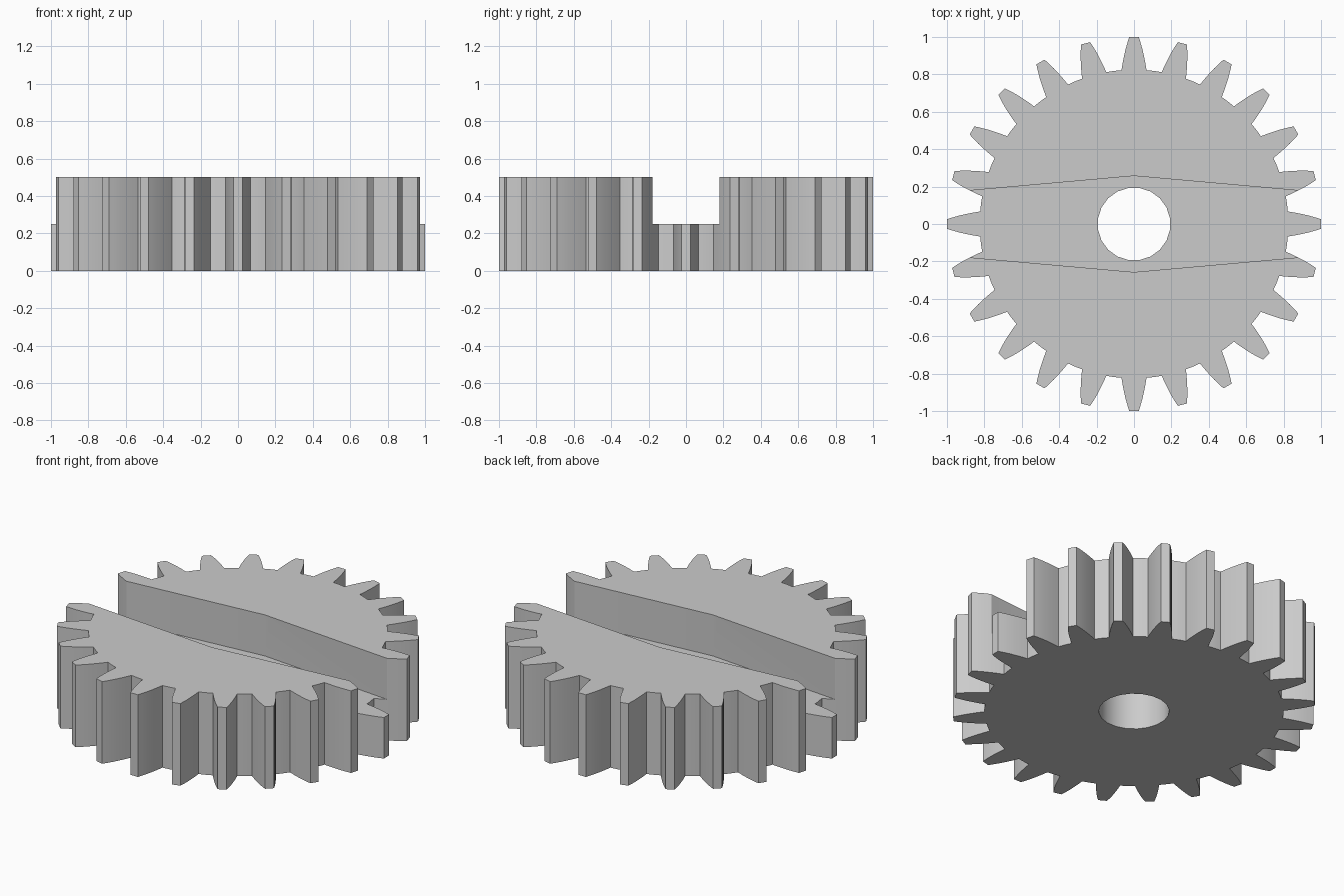
import bpy, bmesh
from math import sin, cos, pi, radians

cube = bpy.data.objects.get("Cube")
if cube:
    bpy.data.objects.remove(cube, do_unlink=True)

TEETH = 24
HEIGHT = 0.5
SLOT_FLOOR = 0.25
ROOT_RADIUS = 0.825
HOLE_RADIUS = 0.195

steel = bpy.data.materials.new("grey steel")
steel.use_nodes = True
GREY = (0.6, 0.6, 0.6, 1)
steel.diffuse_color = GREY
steel.node_tree.nodes["Principled BSDF"].inputs["Base Color"].default_value = GREY


def prism(name, outline, z0, z1):
    """Extrude a closed counter-clockwise outline from z0 to z1."""
    bm = bmesh.new()
    face = bm.faces.new([bm.verts.new((x, y, z0)) for x, y in outline])
    top = bmesh.ops.extrude_face_region(bm, geom=[face])["geom"]
    verts = [v for v in top if isinstance(v, bmesh.types.BMVert)]
    bmesh.ops.translate(bm, verts=verts, vec=(0, 0, z1 - z0))
    bmesh.ops.recalc_face_normals(bm, faces=bm.faces)
    mesh = bpy.data.meshes.new(name)
    bm.to_mesh(mesh)
    bm.free()
    mesh.materials.append(steel)
    obj = bpy.data.objects.new(name, mesh)
    bpy.context.collection.objects.link(obj)
    return obj


def cut(target, cutter):
    """Subtract the cutter, then discard it."""
    cutter.hide_render = True
    bpy.context.view_layer.objects.active = target
    mod = target.modifiers.new("cut", "BOOLEAN")
    mod.operation = "DIFFERENCE"
    mod.solver = "EXACT"
    mod.object = cutter
    bpy.ops.object.modifier_apply(modifier=mod.name)
    bpy.data.objects.remove(cutter, do_unlink=True)


# Tooth flank: (distance from the axis, half width)
flank = [(0.822, 0.067), (0.86, 0.061), (0.90, 0.053), (0.935, 0.045),
         (0.97, 0.035), (1.0, 0.025)]
tooth = [(r, -w) for r, w in flank] + [(r, w) for r, w in reversed(flank)]

# Gear outline: each tooth followed by a short root arc
outline = []
for i in range(TEETH):
    a = 2 * pi * i / TEETH
    outline += [(r * cos(a) - w * sin(a), r * sin(a) + w * cos(a)) for r, w in tooth]
    for t in (0.42, 0.5, 0.58):
        b = a + t * 2 * pi / TEETH
        outline.append((ROOT_RADIUS * cos(b), ROOT_RADIUS * sin(b)))
gear = prism("gear", outline, 0, HEIGHT)

# Axle hole through the middle
hole = [(HOLE_RADIUS * cos((i + 0.5) * pi / 10), HOLE_RADIUS * sin((i + 0.5) * pi / 10))
        for i in range(20)]
cut(gear, prism("hole_cutter", hole, -0.2, 0.8))

# Tapered slot across the top, widest at the axle
slot = [(-1.2, -0.15), (0, -0.257), (1.2, -0.15), (1.2, 0.15), (0, 0.257), (-1.2, 0.15)]
cut(gear, prism("slot_cutter", slot, SLOT_FLOOR, 0.8))

# Smooth hole and flanks, crisp corners
bpy.ops.object.select_all(action="DESELECT")
gear.select_set(True)
bpy.context.view_layer.objects.active = gear
bpy.ops.object.shade_smooth_by_angle(angle=radians(25))
